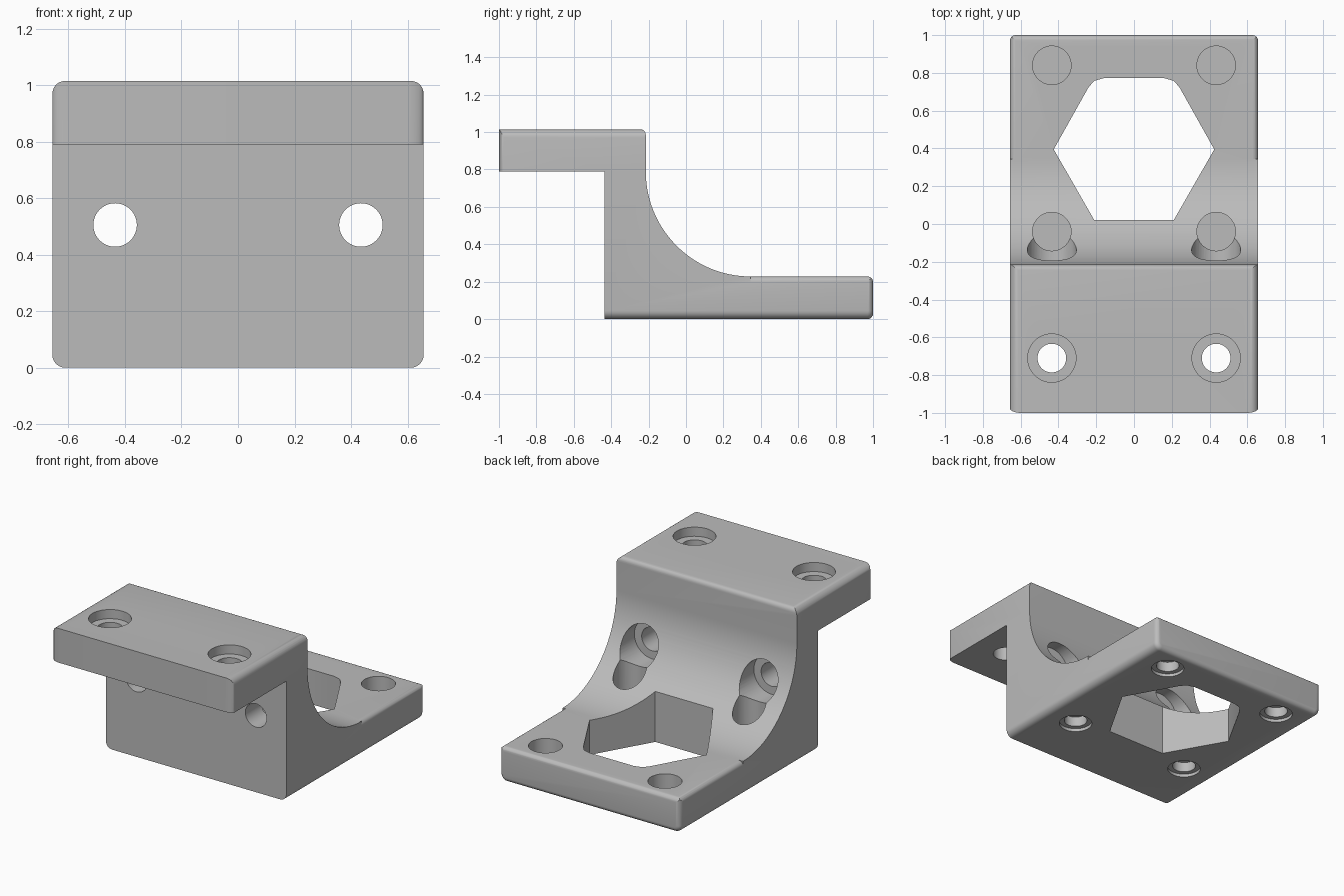
import bpy, bmesh, math
from mathutils import Vector

cube = bpy.data.objects.get("Cube")
if cube:
    bpy.data.objects.remove(cube)

W, TOP, SLAB = 0.657, 1.015, 0.228      # half width, full height, base thickness
FRONT, BACK = -0.435, -0.215            # faces of the upright wall
ARC_Y, ARC_Z = 0.345, 0.79              # centre of the concave sweep

grey = bpy.data.materials.new("light_grey")
grey.use_nodes = True
colour = (0.5, 0.5, 0.5, 1)
grey.diffuse_color = colour
grey.node_tree.nodes["Principled BSDF"].inputs["Base Color"].default_value = colour


def to_object(bm, name):
    bmesh.ops.recalc_face_normals(bm, faces=bm.faces)
    mesh = bpy.data.meshes.new(name)
    bm.to_mesh(mesh)
    bm.free()
    mesh.materials.append(grey)
    obj = bpy.data.objects.new(name, mesh)
    bpy.context.collection.objects.link(obj)
    return obj


def prism(name, points, axis, lo, hi):
    """Extrude a 2D outline along an axis; outline uses the other two axes in order."""
    bm = bmesh.new()
    verts = []
    for p in points:
        co = list(p)
        co.insert(axis, lo)
        verts.append(bm.verts.new(co))
    face = bm.faces.new(verts)
    out = bmesh.ops.extrude_face_region(bm, geom=[face])
    shift = Vector((0, 0, 0))
    shift[axis] = hi - lo
    bmesh.ops.translate(bm, vec=shift, verts=[g for g in out["geom"] if isinstance(g, bmesh.types.BMVert)])
    return to_object(bm, name)


def arc(cx, cy, rx, ry, start, end, steps):
    angles = [math.radians(start + (end - start) * i / steps) for i in range(steps + 1)]
    return [(cx + rx * math.cos(a), cy + ry * math.sin(a)) for a in angles]


def cylinder(name, a, b, r, axis, lo, hi):
    return prism(name, arc(a, b, r, r, 0, 352.5, 47), axis, lo, hi)


def corner(a, b, ra, rb, sa, sb):
    """Outline of the waste outside a rounded corner at (a, b)."""
    pts = arc(0, 0, ra, rb, 0, 90, 6)
    pts = [(a + sa * (u - ra), b + sb * (v - rb)) for u, v in pts]
    m = 0.05
    return pts + [(a - sa * ra, b + sb * m), (a + sa * m, b + sb * m), (a + sa * m, b - sb * rb)]


# Block with rounded long edges and a softened back face
bm = bmesh.new()
bmesh.ops.create_cube(bm, size=1)
for v in bm.verts:
    v.co = (v.co.x * 2 * W, v.co.y * 2, (v.co.z + 0.5) * TOP)
long_edges = [e for e in bm.edges if abs(e.verts[0].co.y - e.verts[1].co.y) > 1]
bmesh.ops.bevel(bm, geom=long_edges, offset=0.045, segments=6, profile=0.5, affect='EDGES')
rim = [e for e in bm.edges if all(v.co.y > 0.99 for v in e.verts)]
bmesh.ops.bevel(bm, geom=rim, offset=0.03, segments=5, profile=0.5, affect='EDGES')
bracket = to_object(bm, "bracket")

cutters = []

# Space under the shelf, and the swept space behind the upright wall
cutters.append(prism("under_shelf_cutter", [(-1.2, -0.2), (FRONT, -0.2), (FRONT, 0.79), (-1.2, 0.79)], 0, -1, 1))
sweep = arc(BACK - 0.03, TOP - 0.03, 0.03, 0.03, 90, 0, 5)
sweep += arc(ARC_Y, ARC_Z, ARC_Y - BACK, ARC_Z - SLAB, 180, 270, 40)
sweep += [(1.2, SLAB), (1.2, 1.2), (BACK - 0.03, 1.2)]
cutters.append(prism("sweep_cutter", sweep, 0, -1, 1))

# Rounded top edges of the base
cutters.append(prism("back_edge_cutter", corner(1, SLAB, 0.03, 0.03, 1, 1), 0, -1, 1))
for s in (-1, 1):
    cutters.append(prism("base_edge_cutter", corner(s * W, SLAB, 0.03, 0.03, s, 1), 1, ARC_Y, 1.2))
    cutters.append(prism("shelf_corner_cutter", corner(s * W, -1, 0.06, 0.025, s, -1), 2, 0.7, 1.2))
    cutters.append(prism("base_corner_cutter", corner(s * W, 1, 0.03, 0.03, s, 1), 2, -0.1, 0.4))

# Hexagonal opening with softened back corners
side = [(0.21, 0.02), (0.425, 0.395), (0.24, 0.725), (0.21, 0.758), (0.16, 0.772)]
hexagon = side + [(-x, y) for x, y in reversed(side)]
cutters.append(prism("hexagon_cutter", hexagon, 2, -0.2, 0.9))

for x in (-0.435, 0.435):
    # Counterbored screw holes through the shelf and the wall
    cutters.append(cylinder("shelf_hole_cutter", x, -0.71, 0.076, 2, 0.6, 1.2))
    cutters.append(cylinder("shelf_recess_cutter", x, -0.71, 0.128, 2, 0.955, 1.2))
    cutters.append(cylinder("wall_hole_cutter", x, 0.505, 0.077, 1, -0.6, 0.1))
    cutters.append(cylinder("wall_recess_cutter", x, 0.505, 0.13, 1, -0.27, 0.3))
    # Blind pockets above and below a thin web in the base
    for y in (-0.04, 0.84):
        cutters.append(cylinder("top_pocket_cutter", x, y, 0.102, 2, 0.1, 0.75))
        cutters.append(cylinder("bottom_recess_cutter", x, y, 0.1, 2, -0.1, 0.02))
        cutters.append(cylinder("bottom_hole_cutter", x, y, 0.07, 2, -0.1, 0.085))

# Apply every cut, then discard the cutters
for c in cutters:
    c.hide_render = True
    mod = bracket.modifiers.new(c.name, 'BOOLEAN')
    mod.operation, mod.solver, mod.object = 'DIFFERENCE', 'EXACT', c
bpy.context.view_layer.update()
result = bpy.data.meshes.new_from_object(bracket.evaluated_get(bpy.context.evaluated_depsgraph_get()))
bracket.modifiers.clear()
bracket.data = result
result.materials.clear()
result.materials.append(grey)
for p in result.polygons:
    p.material_index = 0
for c in cutters:
    bpy.data.objects.remove(c)

bpy.ops.object.select_all(action='DESELECT')
bracket.select_set(True)
bpy.context.view_layer.objects.active = bracket
bpy.ops.object.shade_smooth_by_angle(angle=math.radians(30))
